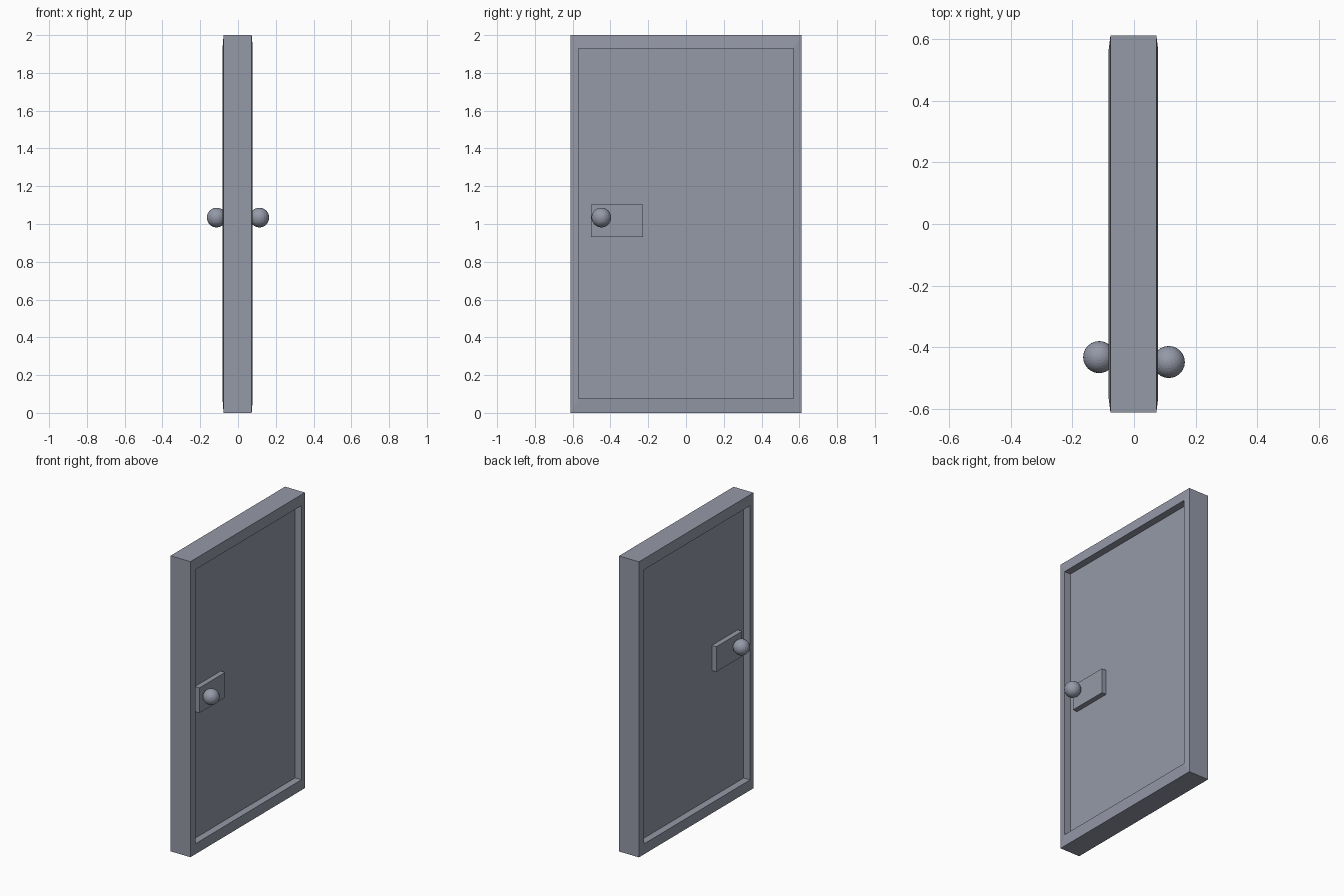
import bpy, bmesh
from mathutils import Vector

if "Cube" in bpy.data.objects:
    bpy.data.objects.remove(bpy.data.objects["Cube"])

grey = bpy.data.materials.new("slate grey")
grey.diffuse_color = (0.30, 0.32, 0.39, 1)
grey.use_nodes = True
grey.node_tree.nodes["Principled BSDF"].inputs["Base Color"].default_value = grey.diffuse_color


def finish(name, bm):
    bmesh.ops.recalc_face_normals(bm, faces=bm.faces)
    me = bpy.data.meshes.new(name)
    bm.to_mesh(me)
    bm.free()
    me.materials.append(grey)
    ob = bpy.data.objects.new(name, me)
    bpy.context.collection.objects.link(ob)
    return ob


def box_bm(lo, hi):
    bm = bmesh.new()
    bmesh.ops.create_cube(bm, size=1)
    lo, hi = Vector(lo), Vector(hi)
    for v in bm.verts:
        v.co = (lo + hi) / 2 + v.co * (hi - lo)
    return bm


CX = -0.002  # door leaf centre plane

# Door leaf: slab with a slightly sloped rim and a sunken panel on both sides
bm = box_bm((CX - 0.0745, -0.612, 0), (CX + 0.0745, 0.612, 2))
for s in (1, -1):
    face = next(f for f in bm.faces if f.normal.x * s > 0.9)
    # raised inner lip of the rim
    bmesh.ops.inset_region(bm, faces=[face], thickness=0.045)
    for v in face.verts:
        v.co.x = CX + s * 0.080
        v.co.y = 0.568 if v.co.y > 0 else -0.568
        v.co.z = 1.93 if v.co.z > 1 else 0.075
    # sunken panel
    panel = bmesh.ops.extrude_discrete_faces(bm, faces=[face])["faces"][0]
    for v in panel.verts:
        v.co.x = CX + s * 0.032
finish("door_leaf", bm)

# Lock plates and knobs, one set per side
for side, s, knob_y in (("right", 1, -0.448), ("left", -1, -0.432)):
    xs = sorted((CX + s * 0.025, CX + s * 0.066))
    finish(side + "_lock_plate", box_bm((xs[0], -0.504, 0.932), (xs[1], -0.228, 1.102)))
    bm = bmesh.new()
    bmesh.ops.create_uvsphere(bm, u_segments=24, v_segments=16, radius=0.052)
    bmesh.ops.translate(bm, verts=bm.verts, vec=(s * 0.113, knob_y, 1.034))
    finish(side + "_knob", bm)
